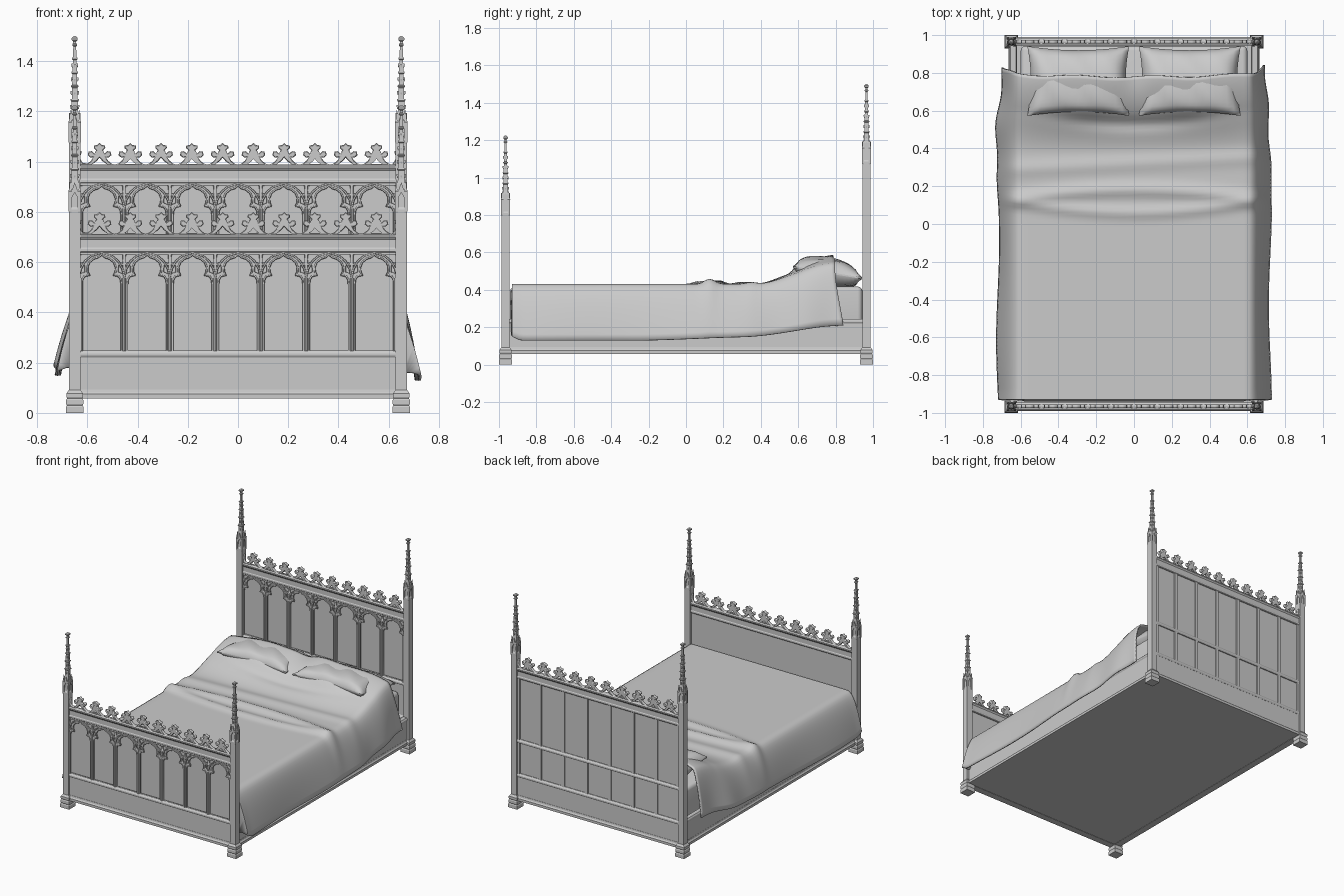
import bpy, bmesh
from math import sin, exp, pi, sqrt
from mathutils import Matrix

if "Cube" in bpy.data.objects:
    bpy.data.objects.remove(bpy.data.objects["Cube"])

COL = bpy.context.scene.collection
FOOT_Y, HEAD_Y, POST_X, RISE = -0.965, 0.965, 0.65, 0.275


def add(name, bm, smooth=None):
    bmesh.ops.recalc_face_normals(bm, faces=bm.faces)
    me = bpy.data.meshes.new(name)
    bm.to_mesh(me)
    bm.free()
    ob = bpy.data.objects.new(name, me)
    COL.objects.link(ob)
    if smooth:
        bpy.ops.object.select_all(action='DESELECT')
        ob.select_set(True)
        bpy.context.view_layer.objects.active = ob
        bpy.ops.object.shade_smooth_by_angle(angle=smooth)
    return ob


def box(bm, x0, x1, y0, y1, z0, z1):
    m = Matrix.Translation(((x0 + x1) / 2, (y0 + y1) / 2, (z0 + z1) / 2)) @ Matrix.Diagonal((x1 - x0, y1 - y0, z1 - z0, 1))
    bmesh.ops.create_cube(bm, size=1, matrix=m)


def stack(bm, cx, cy, prof):
    """Square tower lofted through (half width, z) pairs."""
    rings = [[bm.verts.new((cx + sx * w, cy + sy * w, z)) for sx, sy in ((-1, -1), (1, -1), (1, 1), (-1, 1))] for w, z in prof]
    for a, b in zip(rings, rings[1:]):
        for i in range(4):
            bm.faces.new((a[i], a[(i + 1) % 4], b[(i + 1) % 4], b[i]))
    bm.faces.new(rings[0])
    bm.faces.new(rings[-1])


def prism(bm, pts, to_a, to_b):
    a = [bm.verts.new(to_a(*p)) for p in pts]
    b = [bm.verts.new(to_b(*p)) for p in pts]
    bm.faces.new(a)
    bm.faces.new(b)
    for i in range(len(pts)):
        j = (i + 1) % len(pts)
        bm.faces.new((a[i], a[j], b[j], b[i]))


def curve_part(name, loops, y, extrude=0.0, bevel=0.002, closed=True):
    """Filled, pierced plate in the xz plane (closed) or round mouldings (open)."""
    cu = bpy.data.curves.new(name, 'CURVE')
    cu.dimensions = '2D' if closed else '3D'
    cu.fill_mode = 'BOTH' if closed else 'FULL'
    cu.extrude, cu.bevel_depth, cu.bevel_resolution = extrude, bevel, 0 if closed else 1
    if closed:
        cu.offset = -bevel
    for pts in loops:
        sp = cu.splines.new('POLY')
        sp.points.add(len(pts) - 1)
        for p, (x, z) in zip(sp.points, pts):
            p.co = (x, z, 0, 1)
        sp.use_cyclic_u = closed
    ob = bpy.data.objects.new(name, cu)
    COL.objects.link(ob)
    ob.location.y = y
    ob.rotation_euler.x = pi / 2
    bpy.ops.object.select_all(action='DESELECT')
    ob.select_set(True)
    bpy.context.view_layer.objects.active = ob
    bpy.ops.object.convert(target='MESH')
    return bpy.context.object


# Half outlines, x from the bay centre, z from the panel top
TREFOIL = [(0.079, -0.125), (0.077, -0.108), (0.069, -0.094), (0.048, -0.09), (0.056, -0.076), (0.057, -0.058),
           (0.049, -0.038), (0.032, -0.024), (0.013, -0.018), (0, -0.008)]
EYES = [[(0.067, -0.076), (0.083, -0.084), (0.084, -0.05), (0.069, -0.052)],
        [(0.064, -0.037), (0.083, -0.041), (0.084, -0.01), (0.038, -0.01), (0.05, -0.022)]]
HOOD = [(0.091, -0.1), (0.083, -0.065), (0.066, -0.034), (0.042, -0.014), (0, 0.0)]
FLEUR = [(0.061, 0.008), (0.047, 0.013), (0.034, 0.024), (0.024, 0.038), (0.036, 0.036), (0.047, 0.046), (0.044, 0.06),
         (0.031, 0.062), (0.02, 0.052), (0.014, 0.066), (0.023, 0.074), (0.022, 0.085), (0.009, 0.086), (0, 0.095)]


def sym(half, cx, cz):
    right = [(cx + x, cz + z) for x, z in half]
    left = [(cx - x, cz + z) for x, z in reversed(half) if x > 0]
    return right + left


# Moulded horizontal bars, profile as (half depth, z)
BASE = [(0.024, 0.058), (0.024, 0.075), (0.018, 0.083), (0.016, 0.094)]
SILL = [(0.015, 0.0), (0.02, 0.008), (0.02, 0.016), (0.012, 0.028)]
CAP = [(0.014, 0.0), (0.017, 0.004), (0.017, 0.015), (0.014, 0.02), (0.014, 0.052), (0.021, 0.062), (0.021, 0.07), (0.012, 0.075)]


def bar(bm, prof, z, c, along_y=False, l=0.635):
    pts = [(w, z + h) for w, h in prof] + [(-w, z + h) for w, h in reversed(prof)]
    if along_y:
        prism(bm, pts, lambda w, h: (c + w, -0.95, h), lambda w, h: (c + w, 0.95, h))
    else:
        prism(bm, pts, lambda w, h: (-l, c + w, h), lambda w, h: (l, c + w, h))


def board(side, y, rise, sill):
    top = 0.638 + rise
    # Frame bars, lower rail and plain backing
    bm = bmesh.new()
    bar(bm, BASE, 0, y)
    bar(bm, SILL, 0.22, y)
    bar(bm, CAP, top, y)
    if sill > 0.3:
        bar(bm, SILL, sill - 0.025, y)
        box(bm, -0.635, 0.635, y - 0.012, y, 0.24, sill)
    box(bm, -0.635, 0.635, y - 0.014, y + 0.014, 0.07, 0.225)
    box(bm, -0.635, 0.635, y - 0.001, y + 0.008, 0.22, top + 0.02)
    add(side + "_frame", bm)
    # Pierced gothic tracery
    bays = [0.181 * i for i in range(-3, 4)]
    loops = [[(-0.633, sill), (0.633, sill), (0.633, top + 0.005), (-0.633, top + 0.005)]]
    lines = []
    for c in bays:
        arch = [(0.079, sill + 0.003 - top)] + TREFOIL
        loops.append(sym(arch, c, top))
        lines += [sym(arch, c, top), sym(HOOD, c, top)]
        for e in EYES:
            loops.append([(c + x, top + z) for x, z in e])
            loops.append([(c - x, top + z) for x, z in reversed(e)])
    curve_part(side + "_tracery", loops, y - 0.008, 0.005)
    curve_part(side + "_arch_mouldings", lines, y - 0.014, 0, 0.004, False)
    # Mullion shafts
    bm = bmesh.new()
    for i in range(-4, 4):
        x = max(-0.624, min(0.624, 0.181 * (i + 0.5))) 
        m = Matrix.Translation((x, y - 0.014, (sill + top - 0.1) / 2))
        bmesh.ops.create_cone(bm, cap_ends=True, segments=8, radius1=0.007, radius2=0.007, depth=top - 0.1 - sill, matrix=m)
    add(side + "_mullions", bm, 0.7)
    # Leafy cresting: one outline with a triangular piercing under each leaf
    base, outline, holes = top + 0.067, [], []
    for i in range(10):
        c = 0.1225 * (4.5 - i)
        outline += sym(FLEUR, c, base)[:-1]
        holes.append([(c - 0.032, base + 0.008), (c + 0.032, base + 0.008), (c + 0.012, base + 0.022), (c, base + 0.036), (c - 0.012, base + 0.022)])
    ends = [(0.632, 0.068), (0.622, 0.06), (0.63, 0.035), (0.618, 0.015)]
    outline = [(0.632, base - 0.004)] + [(x, base + z) for x, z in ends] + outline
    outline += [(-x, base + z) for x, z in reversed(ends)] + [(-0.632, base - 0.004)]
    curve_part(side + "_cresting", [outline] + holes, y, 0.007, 0.003)
    return top


board("footboard", FOOT_Y, 0, 0.246)
top = board("headboard", HEAD_Y, RISE, 0.485)

# Stiles on the back of the headboard
bm = bmesh.new()
for i in range(8):
    x = 0.181 * (i - 3.5)
    x = max(-0.62, min(0.62, x))
    box(bm, x - 0.011, x + 0.011, HEAD_Y + 0.005, HEAD_Y + 0.015, 0.24, top + 0.01)
add("headboard_back_stiles", bm)


# Corner posts with stepped feet, gabled lanterns and crocketed spires
def post(name, cx, cy, z):
    bm = bmesh.new()
    stack(bm, cx, cy, [(0.035, 0), (0.035, 0.024), (0.031, 0.03), (0.034, 0.036), (0.034, 0.052), (0.03, 0.058),
                       (0.033, 0.064), (0.033, 0.078), (0.0225, 0.092), (0.0225, z), (0.017, z + 0.01), (0.016, z + 0.1), (0.012, z + 0.13)])
    for sx in (-1, 1):
        for sy in (-1, 1):
            stack(bm, cx + sx * 0.018, cy + sy * 0.018, [(0.003, z - 0.02), (0.006, z - 0.008), (0.006, z + 0.07), (0.0075, z + 0.074),
                                                         (0.004, z + 0.082), (0.001, z + 0.12)])
    gable = [(-0.017, 0.045), (-0.012, 0.045), (0, 0.068), (0.012, 0.045), (0.017, 0.045), (0.013, 0.07), (0, 0.108), (-0.013, 0.07)]
    for s in (-1, 1):
        prism(bm, gable, lambda a, h: (cx + a, cy + s * 0.014, z + h), lambda a, h: (cx + a, cy + s * 0.023, z + h))
        prism(bm, gable, lambda a, h: (cx + s * 0.014, cy + a, z + h), lambda a, h: (cx + s * 0.023, cy + a, z + h))
    spire = []
    for i in range(5):
        w, h = 0.0135 - 0.0017 * i, z + 0.11 + 0.055 * i
        spire += [(w, h), (w - 0.001, h + 0.044), (w + 0.0035, h + 0.049), (w + 0.0025, h + 0.054)]
    stack(bm, cx, cy, spire + [(0.006, z + 0.386), (0.006, z + 0.394), (0.012, z + 0.4), (0.012, z + 0.408), (0.004, z + 0.415)])
    for i in range(4):
        w, h = 0.015 - 0.0015 * i, z + 0.135 + 0.055 * i
        for dx, dy in ((w, 0), (-w, 0), (0, w), (0, -w)):
            stack(bm, cx + dx, cy + dy, [(0.001, h - 0.01), (0.0035, h), (0.003, h + 0.006)])
    add(name, bm)


for sx, sn in ((-1, "left"), (1, "right")):
    post("foot_post_" + sn, sx * POST_X, FOOT_Y, 0.81)
    post("head_post_" + sn, sx * POST_X, HEAD_Y, 0.81 + 0.275 + 0.0)
    bpy.data.objects["head_post_" + sn].data.update()
    # Side rails
    bm = bmesh.new()
    bar(bm, BASE, 0, sx * 0.64, True)
    bar(bm, [(0.015, 0.09), (0.015, 0.22), (0.02, 0.228), (0.02, 0.236), (0.014, 0.245)], 0, sx * 0.64, True)
    add("side_rail_" + sn, bm)

# Underside board and mattress
bm = bmesh.new()
box(bm, -0.65, 0.65, -0.96, 0.96, 0.06, 0.08)
add("bottom_board", bm)
bm = bmesh.new()
box(bm, -0.6, 0.6, -0.94, 0.943, 0.08, 0.418)
bmesh.ops.bevel(bm, geom=bm.edges[:], offset=0.025, segments=3, profile=0.5, affect='EDGES')
add("mattress", bm, 0.6)

# Two pinched pillows
for sx, sn in ((-1, "left"), (1, "right")):
    bm = bmesh.new()
    bmesh.ops.create_cube(bm, size=2)
    bmesh.ops.subdivide_edges(bm, edges=bm.edges[:], cuts=15, use_grid_fill=True)
    for v in bm.verts:
        u, w, h = v.co
        t = sqrt(max(0, (1 - u ** 4) * (1 - w * w)))
        x = u * 0.27 * (1 - 0.07 * (1 - w * w) * u * u)
        y = w * 0.185 * (1 - 0.12 * (1 - u * u) * w * w)
        v.co = (sx * 0.295 + x, 0.757 + y, 0.492 - 0.03 * w + h * (0.075 * t + 0.004) + 0.006 * sin(9 * u + 4 * w) * t)
    add("pillow_" + sn, bm, 1.2)


# Draped blanket
def bump(a, c, w):
    return exp(-((a - c) / w) ** 2)


def smoothstep(a, b, v):
    t = max(0, min(1, (v - a) / (b - a)))
    return t * t * (3 - 2 * t)


def top_z(x, y):
    hill = 0.155 * smoothstep(0.36, 0.8, y) * (1 - 0.3 * abs(x / 0.62) ** 4 - 0.12 * bump(x, 0, 0.07) * smoothstep(0.6, 0.8, y))
    folds = 0.018 * bump(y, 0.18 - 0.12 * x * x, 0.035) + 0.014 * bump(y, 0.06 + 0.15 * x * x, 0.03) + 0.01 * bump(y, 0.32 + 0.05 * x, 0.04)
    valley = 0.018 * bump(y, 0.53 + 0.2 * x * x, 0.035) * bump(x, 0, 0.4) - 0.02 * bump(y, 0.62, 0.06) * bump(abs(x), 0.28, 0.15)
    return 0.432 + hill + folds - valley


NU, NV = 72, 90
bm = bmesh.new()
grid = []
for j in range(-1, NV + 1):
    v = max(0, j) / NV
    row = []
    for i in range(NU + 1):
        s = 2 * i / NU - 1
        a, sg = abs(s), (1 if s > 0 else -1)
        t = max(0, (a - 0.66) / 0.34)
        y = -0.93 + v * (1.71 + 0.055 * a ** 3 + 0.006 * sin(14 * s))
        x = min(a, 0.66) / 0.66 * 0.6
        z = top_z(sg * x, y)
        hem = 0.13 + 0.02 * smoothstep(-0.3, 0.4, y) + 0.06 * smoothstep(0.3, 0.85, y) + 0.02 * bump(y, -0.93, 0.03) + (0.02 if sg < 0 else 0)
        z += (hem - z) * t ** 1.35
        x += (0.122 + 0.008 * sin(6 * y + sg) * t - 0.02 * smoothstep(0.5, 0.85, y)) * t ** 0.62
        x += 0.007 * t * sin(19 * y + 2 * sg) * smoothstep(-0.1, 0.7, y)
        if j < 0:  # tucked end at the footboard
            x, y, z = x * 0.95, -0.936, max(z - 0.12, hem + 0.01)
        row.append(bm.verts.new((sg * x, y, z)))
    grid.append(row)
for a, b in zip(grid, grid[1:]):
    for i in range(NU):
        bm.faces.new((a[i], a[i + 1], b[i + 1], b[i]))
blanket = add("blanket", bm, 1.2)
sol = blanket.modifiers.new("thickness", 'SOLIDIFY')
sol.thickness, sol.offset = 0.01, -1
